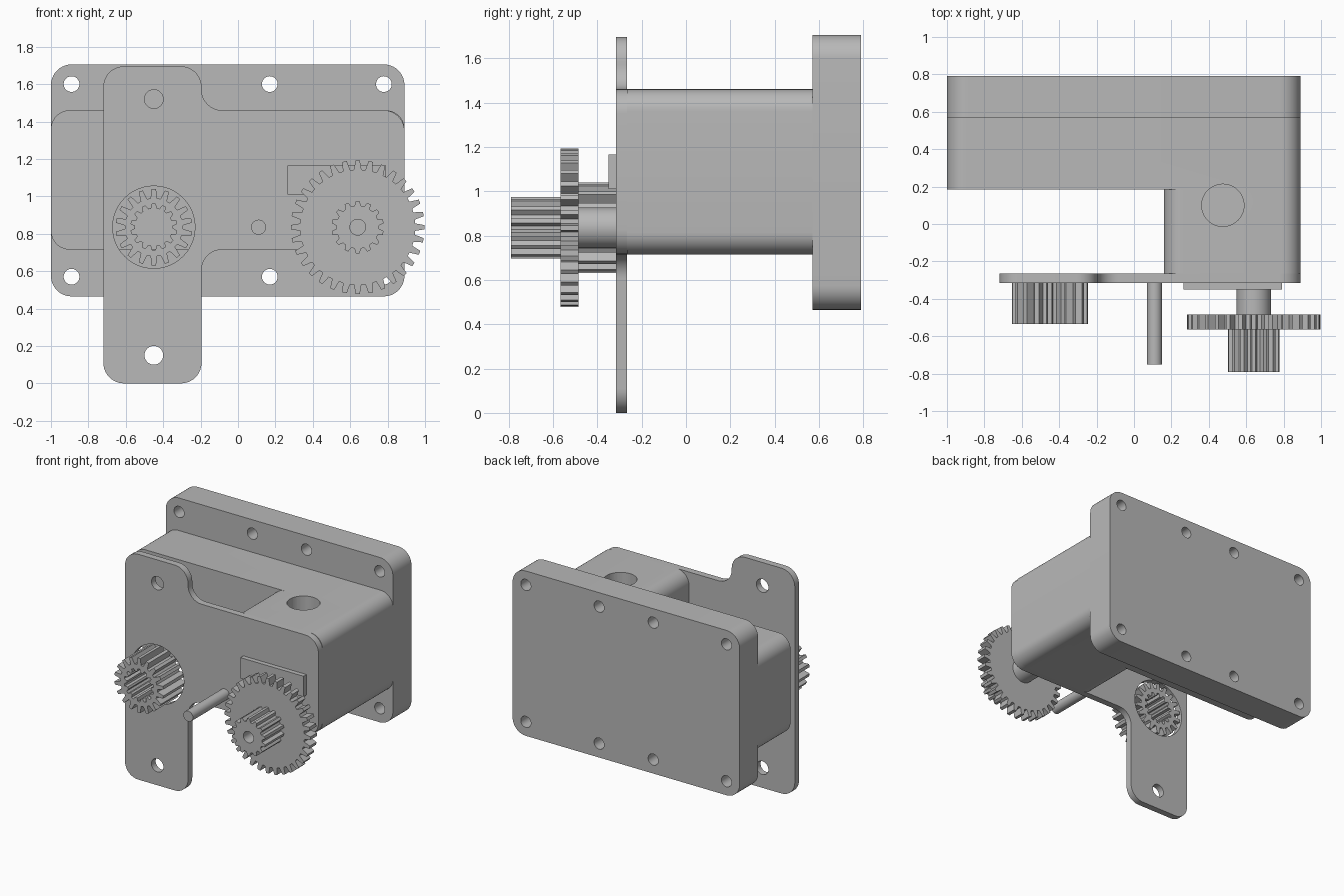
import bpy, bmesh
from math import sin, cos, pi, radians
from mathutils import Vector

old = bpy.data.objects.get("Cube")
if old:
    bpy.data.objects.remove(old, do_unlink=True)

grey = bpy.data.materials.new("plain grey")
grey.use_nodes = True
COLOUR = (0.48, 0.48, 0.48, 1)
grey.diffuse_color = COLOUR
grey.node_tree.nodes["Principled BSDF"].inputs["Base Color"].default_value = COLOUR


def circle(x, z, r, n=48):
    return [(x + r * cos(2 * pi * i / n), z + r * sin(2 * pi * i / n)) for i in range(n)]


def rounded(corners, r, steps=10):
    """Right-angled outline with every corner filleted."""
    out = []
    for i, c in enumerate(corners):
        p = Vector(c)
        a = (Vector(corners[i - 1]) - p).normalized() * r
        b = (Vector(corners[(i + 1) % len(corners)]) - p).normalized() * r
        for k in range(steps + 1):
            t = pi / 2 * k / steps
            out.append(tuple(p + a + b - b * cos(t) - a * sin(t)))
    return out


def box(x0, x1, z0, z1):
    return [(x0, z0), (x1, z0), (x1, z1), (x0, z1)]


def gear(x, z, root, tip, teeth):
    """Toothed outline made of trapezoid teeth."""
    out = []
    for i in range(teeth):
        for f, r in ((-0.33, root), (-0.16, tip), (0.16, tip), (0.33, root)):
            a = pi / 2 + 2 * pi * (i + f) / teeth
            out.append((x + r * cos(a), z + r * sin(a)))
    return out


def slab(name, y0, y1, outline, holes=()):
    """Extrude an outline in the XZ plane, with holes, from y0 to y1."""
    curve = bpy.data.curves.new(name, "CURVE")
    curve.dimensions = "2D"
    curve.fill_mode = "BOTH"
    curve.extrude = (y1 - y0) / 2
    for loop in (outline, *holes):
        s = curve.splines.new("POLY")
        s.points.add(len(loop) - 1)
        for pt, (x, z) in zip(s.points, loop):
            pt.co = (x, z, 0, 1)
        s.use_cyclic_u = True
    ob = bpy.data.objects.new(name, curve)
    bpy.context.collection.objects.link(ob)
    ob.location.y = (y0 + y1) / 2
    ob.rotation_euler.x = pi / 2
    bpy.ops.object.select_all(action="DESELECT")
    ob.select_set(True)
    bpy.context.view_layer.objects.active = ob
    bpy.ops.object.convert(target="MESH")
    ob = bpy.context.view_layer.objects.active
    bm = bmesh.new()
    bm.from_mesh(ob.data)
    bmesh.ops.remove_doubles(bm, verts=bm.verts, dist=1e-4)
    bmesh.ops.recalc_face_normals(bm, faces=bm.faces)
    bm.to_mesh(ob.data)
    bm.free()
    ob.data.materials.clear()
    ob.data.materials.append(grey)
    bpy.ops.object.shade_smooth_by_angle(angle=radians(30))
    return ob


LEFT, RIGHT, LOW, HIGH = -1.0, 0.89, 0.715, 1.46
FRONT, PLATE_BACK, STEP, FLANGE, BACK = -0.315, -0.265, 0.185, 0.57, 0.79
AXLE_Z, HUB_X, DRIVE_X = 0.835, -0.45, 0.64
R = 0.11

# Rear mounting flange with two rows of screw holes
screws = [circle(x, z, 0.042) for x in (-0.89, -0.28, 0.17, 0.78) for z in (0.57, 1.6)]
slab("rear_flange", FLANGE, BACK, rounded(box(LEFT, RIGHT, 0.465, 1.705), R), screws)

# Housing: wide rear part and narrower front block
rear = slab("rear_housing", STEP, FLANGE, rounded(box(LEFT, RIGHT, LOW, HIGH), 0.1))
block = slab("front_block", PLATE_BACK, STEP, rounded(box(0.16, RIGHT, LOW, HIGH), 0.1))

# Round opening in the top of the housing
bpy.ops.mesh.primitive_cylinder_add(vertices=48, radius=0.113, depth=0.8,
                                    location=(0.475, 0.1, HIGH))
cutter = bpy.context.object
cutter.name = "opening_cutter"
cutter.hide_render = True
cutter.data.materials.append(grey)
for ob in (rear, block):
    mod = ob.modifiers.new("opening", "BOOLEAN")
    mod.operation = "DIFFERENCE"
    mod.solver = "EXACT"
    mod.object = cutter
    bpy.ops.object.select_all(action="DESELECT")
    ob.select_set(True)
    bpy.context.view_layer.objects.active = ob
    bpy.ops.object.modifier_apply(modifier=mod.name)
    bpy.ops.object.shade_smooth_by_angle(angle=radians(30))
bpy.data.objects.remove(cutter, do_unlink=True)

# Front bracket plate with a tall arm
arm = [(-0.72, 0), (-0.195, 0), (-0.195, LOW), (RIGHT, LOW), (RIGHT, HIGH),
       (-0.195, HIGH), (-0.195, 1.695), (-0.72, 1.695)]
slab("front_bracket", FRONT, PLATE_BACK, rounded(arm, R),
     [circle(HUB_X, 0.15, 0.05), circle(HUB_X, 1.52, 0.05), circle(HUB_X, AXLE_Z, 0.22)])

# Hub gear with splined bore, sitting in the bracket opening
slab("hub_gear", -0.535, PLATE_BACK, gear(HUB_X, AXLE_Z, 0.155, 0.205, 18),
     [gear(HUB_X, AXLE_Z, 0.1, 0.123, 14)])

# Idler pin and raised pad
slab("idler_pin", -0.75, FRONT, circle(0.11, AXLE_Z, 0.04))
slab("raised_pad", -0.35, FRONT, box(0.265, 0.79, 1.01, 1.165))

# Drive shaft, large gear and pinion
bore = [circle(DRIVE_X, AXLE_Z, 0.042)]
slab("drive_shaft", -0.485, FRONT, circle(DRIVE_X, AXLE_Z, 0.092))
slab("large_gear", -0.565, -0.485, gear(DRIVE_X, AXLE_Z, 0.308, 0.358, 32), bore)
slab("pinion", -0.79, -0.565, gear(DRIVE_X, AXLE_Z, 0.115, 0.14, 14), bore)
